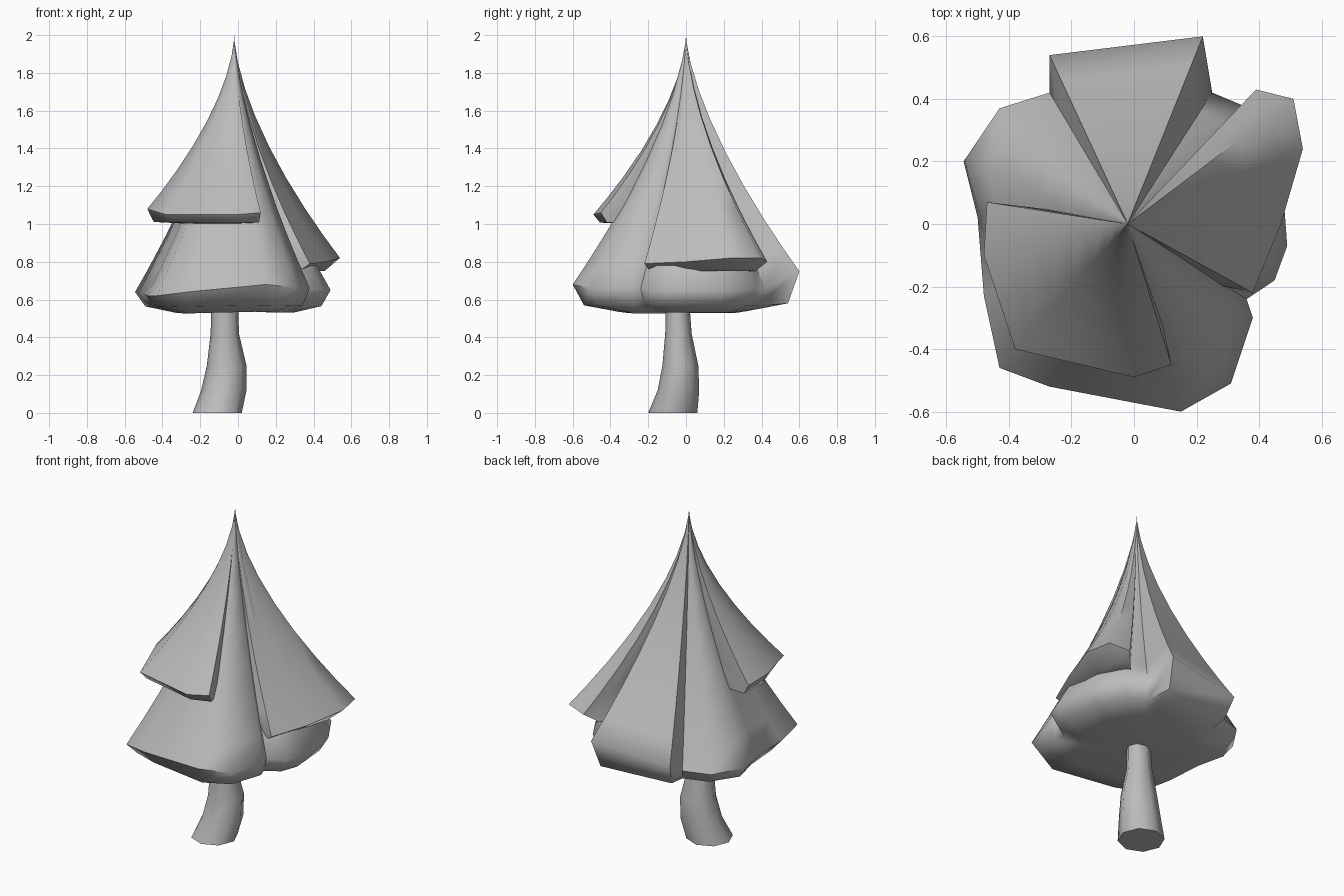
import bpy, math
from mathutils import Vector

cube = bpy.data.objects.get("Cube")
if cube:
    bpy.data.objects.remove(cube)

grey = bpy.data.materials.new("plain_grey")
grey.use_nodes = True
grey.diffuse_color = (0.5, 0.5, 0.5, 1)
grey.node_tree.nodes["Principled BSDF"].inputs["Base Color"].default_value = (0.5, 0.5, 0.5, 1)

TIP = Vector((-0.02, 0, 2))


def finish(name, verts, faces, angle):
    mesh = bpy.data.meshes.new(name)
    mesh.from_pydata(verts, [], faces)
    mesh.materials.append(grey)
    obj = bpy.data.objects.new(name, mesh)
    bpy.context.collection.objects.link(obj)
    bpy.ops.object.select_all(action='DESELECT')
    obj.select_set(True)
    bpy.context.view_layer.objects.active = obj
    bpy.ops.object.mode_set(mode='EDIT')
    bpy.ops.mesh.select_all(action='SELECT')
    bpy.ops.mesh.normals_make_consistent(inside=False)
    bpy.ops.object.mode_set(mode='OBJECT')
    bpy.ops.object.shade_smooth_by_angle(angle=math.radians(angle))
    return obj


def loft(name, rings, start, end, angle=60):
    """Closed rings joined by quads, with a fan to a point at each end."""
    n = len(rings[0])
    verts = [p for ring in rings for p in ring] + [start, end]
    first, last = len(verts) - 2, len(verts) - 1
    base = n * (len(rings) - 1)
    faces = []
    for i in range(n):
        j = (i + 1) % n
        faces += [(first, j, i), (last, base + i, base + j)]
        for k in range(0, base, n):
            faces.append((k + i, k + j, k + n + j, k + n + i))
    return finish(name, verts, faces, angle)


def foliage(name, hem, power, under, centre_z):
    """Flared layer from the shared tip to a hem, then tucked underneath."""
    hem = [Vector(p) for p in hem]
    rings = []
    for h in (0.03, 0.12, 0.24, 0.36, 0.5, 0.64, 0.78, 0.9, 1):
        f = h ** power
        rings.append([TIP + Vector(((p.x - TIP.x) * f, (p.y - TIP.y) * f, (p.z - TIP.z) * h))
                      for p in hem])
    for scale, z in under:
        rings.append([Vector((p.x * scale, p.y * scale, z + (p.z - z) * 0.15)) for p in hem])
    return loft(name, rings, TIP, Vector((TIP.x, 0, centre_z)))


# Wide bottom layer with the squared-off back bough
foliage("lower_skirt", [
    (-0.27, 0.54, 0.70), (0.22, 0.60, 0.75), (0.25, 0.42, 0.66), (0.37, 0.37, 0.66),
    (0.47, 0.20, 0.65), (0.49, -0.07, 0.65), (0.45, -0.18, 0.65), (0.36, -0.24, 0.66),
    (0.38, -0.30, 0.66), (0.31, -0.51, 0.66), (0.15, -0.60, 0.68), (-0.27, -0.52, 0.64),
    (-0.43, -0.46, 0.62), (-0.48, -0.23, 0.62), (-0.50, 0.02, 0.63), (-0.545, 0.20, 0.64),
    (-0.43, 0.37, 0.63), (-0.27, 0.42, 0.63)],
    1.5, [(0.9, 0.55), (0.6, 0.51)], 0.55)

# Short high bough at the front; its end columns sit inside the skirt
foliage("front_bough", [
    (-0.22, 0.04, 1.12), (-0.47, 0.07, 1.07), (-0.48, -0.10, 1.08), (-0.38, -0.40, 1.05),
    (0.0, -0.49, 1.05), (0.12, -0.45, 1.06), (0.07, -0.22, 1.12)],
    1.65, [(0.93, 1.0), (0.6, 0.99)], 1.05)

# Longer bough on the left side
foliage("left_bough", [
    (0.21, 0.23, 0.95), (0.36, 0.39, 0.79), (0.39, 0.43, 0.80), (0.51, 0.40, 0.82),
    (0.54, 0.24, 0.82), (0.47, 0.0, 0.80), (0.38, -0.22, 0.79), (0.2, -0.18, 0.9)],
    1.6, [(0.85, 0.74), (0.6, 0.74)], 0.85)

# Leaning trunk: centre x, centre y, radius x, radius y, height
trunk_rings = []
for cx, cy, rx, ry, z in ((-0.11, -0.07, 0.13, 0.13, 0), (-0.075, -0.04, 0.12, 0.11, 0.12),
                          (-0.06, -0.03, 0.105, 0.095, 0.25), (-0.07, -0.04, 0.075, 0.07, 0.42),
                          (-0.07, -0.045, 0.07, 0.06, 0.62)):
    trunk_rings.append([Vector((cx + rx * math.cos(a), cy + ry * math.sin(a), z))
                        for a in (math.tau * i / 8 for i in range(8))])
loft("trunk", trunk_rings, Vector((-0.11, -0.07, 0)), Vector((-0.07, -0.045, 0.62)))
